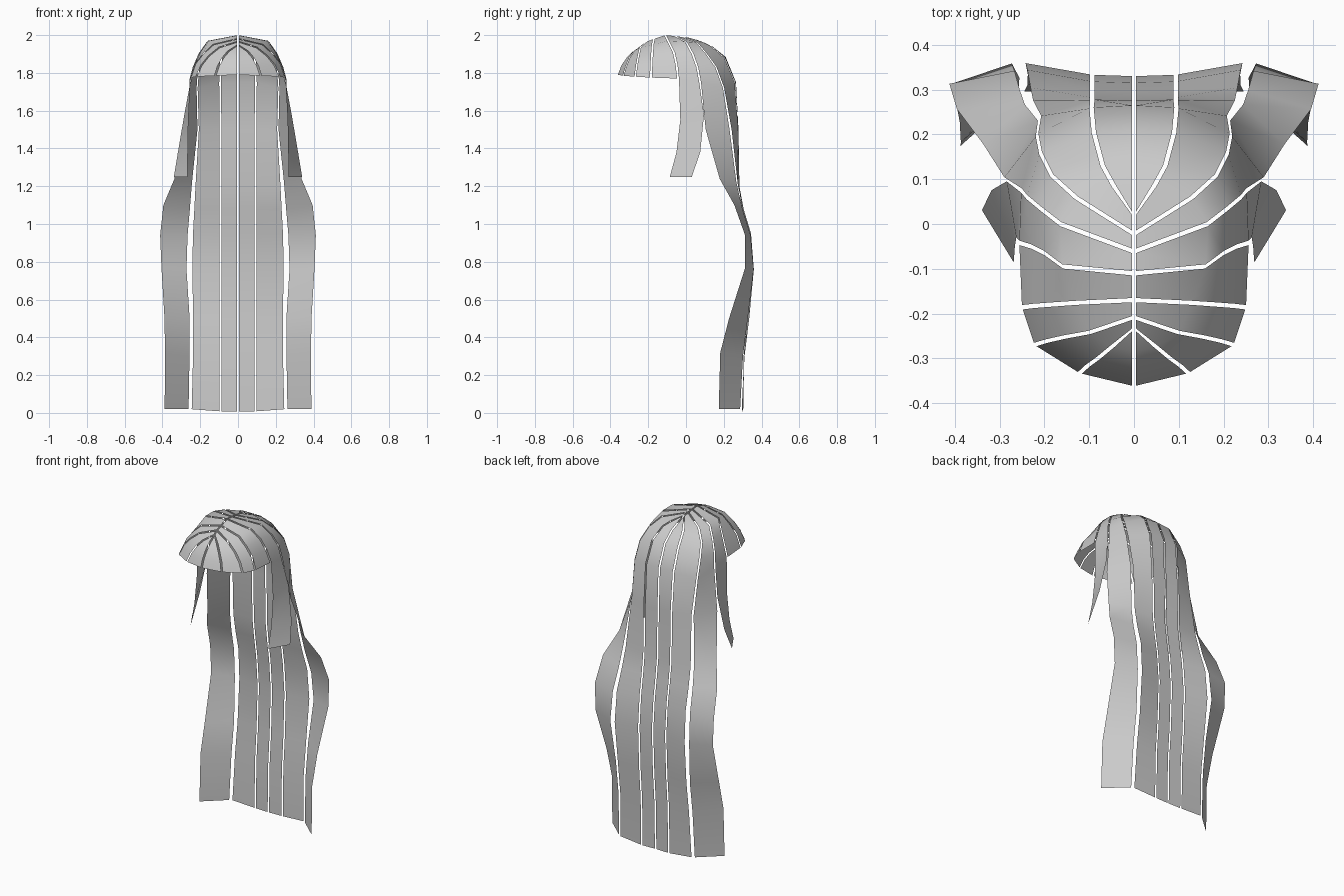
import bpy
from mathutils import Vector

cube = bpy.data.objects.get("Cube")
if cube:
    bpy.data.objects.remove(cube, do_unlink=True)

GAP = 0.005  # half of the slit between two neighbouring locks

# Single hair colour
hair = bpy.data.materials.new("hair_grey")
hair.use_nodes = True
hair.diffuse_color = (0.6, 0.6, 0.6, 1)
hair.node_tree.nodes["Principled BSDF"].inputs["Base Color"].default_value = hair.diffuse_color


def path(*points):
    return [Vector(p) for p in points]


def inset(edge, other):
    """Pull one edge of a lock towards its opposite edge to open the slit."""
    moved = []
    for p, q in zip(edge, other):
        d = q - p
        moved.append(p + d.normalized() * min(GAP, d.length * 0.3))
    return moved


def lock(name, rear, front):
    """Loft a flat ribbon between two edge paths and mirror it to the other side."""
    a, b = inset(rear, front), inset(front, rear)
    verts = []
    for p, q in zip(a, b):
        for v in (p, q):
            v.x = max(v.x, GAP * 0.8)
            verts.append(v)
    faces = [(i, i + 1, i + 3, i + 2) for i in range(0, len(verts) - 2, 2)]
    mesh = bpy.data.meshes.new(name)
    mesh.from_pydata(verts, [], faces)
    mesh.materials.append(hair)
    mesh.shade_smooth()
    obj = bpy.data.objects.new(name, mesh)
    bpy.context.collection.objects.link(obj)
    mirror = obj.modifiers.new("Mirror", "MIRROR")
    mirror.use_mirror_merge = False
    return obj


# Partings over the scalp, from the crown outwards, ordered back to front
back_middle = path((0, .03, 1.985), (0, .09, 1.96), (0, .14, 1.94), (0, .21, 1.885), (0, .265, 1.75))
back_inner = path((0, .025, 1.985), (.045, .085, 1.965), (.07, .13, 1.945), (.09, .205, 1.88), (.095, .26, 1.75))
back_outer = path((0, -.02, 1.99), (.13, .06, 1.96), (.185, .11, 1.9), (.21, .16, 1.83), (.218, .2, 1.72))
side_rear = path((0, -.06, 1.995), (.165, 0, 1.965), (.21, .035, 1.9), (.24, .06, 1.83), (.252, .075, 1.75))
side_front = path((0, -.11, 2), (.16, -.095, 1.97), (.2, -.065, 1.91), (.23, -.05, 1.845), (.256, -.042, 1.77))
temple = path((0, -.17, 1.98), (.13, -.176, 1.95), (.185, -.18, 1.9), (.225, -.183, 1.85), (.25, -.186, 1.775))
brow_outer = path((0, -.21, 1.965), (.1, -.243, 1.935), (.155, -.253, 1.89), (.195, -.262, 1.84), (.222, -.27, 1.78))
brow_inner = path((0, -.237, 1.945), (.05, -.275, 1.915), (.08, -.3, 1.88), (.105, -.318, 1.835), (.121, -.333, 1.785))
brow_middle = path((0, -.243, 1.94), (0, -.285, 1.91), (0, -.315, 1.88), (0, -.343, 1.84), (0, -.362, 1.79))

# Fringe: four fans on each side
lock("fringe_side", side_front, temple)
lock("fringe_temple", temple, brow_outer)
lock("fringe_brow", brow_outer, brow_inner)
lock("fringe_middle", brow_inner, brow_middle)

# Short lock hanging in front of each ear
ear_rear = path((.285, .1, 1.58), (.32, .08, 1.38), (.342, .035, 1.25))
ear_front = path((.262, -.035, 1.55), (.264, -.055, 1.38), (.266, -.09, 1.25))
lock("ear_lock", side_rear + ear_rear, side_front + ear_front)

# Long middle back locks: one falling profile of (depth, height)
FALL = [(.275, 1.5), (.28, 1.2), (.295, 1.08), (.315, .95), (.33, .76), (.32, .5), (.305, .3), (.3, .008)]
middle_fall = [Vector((0, y, z)) for y, z in FALL]
inner_fall = [Vector((.093, y + .003, z)) for y, z in FALL]
lock("back_middle_lock", back_middle + middle_fall, back_inner + inner_fall)

# Next back locks, swinging outwards
outer_fall = path((.212, .24, 1.5), (.23, .275, 1.2), (.236, .305, 1.08), (.243, .345, .95),
                  (.247, .36, .76), (.242, .335, .5), (.243, .31, .3), (.25, .295, .02))
lock("back_outer_lock", back_inner + inner_fall, back_outer + outer_fall)

# Long wavy side locks
wave_rear = path((.212, .235, 1.5), (.24, .27, 1.22), (.25, .3, 1.08), (.262, .343, .94),
                 (.268, .36, .76), (.252, .33, .5), (.253, .305, .3), (.258, .29, .02))
wave_front = path((.292, .1, 1.5), (.34, .175, 1.24), (.4, .255, 1.1), (.417, .312, .94),
                  (.41, .312, .77), (.393, .225, .5), (.39, .178, .32), (.392, .17, .02))
lock("side_wave_lock", back_outer + wave_rear, side_rear + wave_front)
